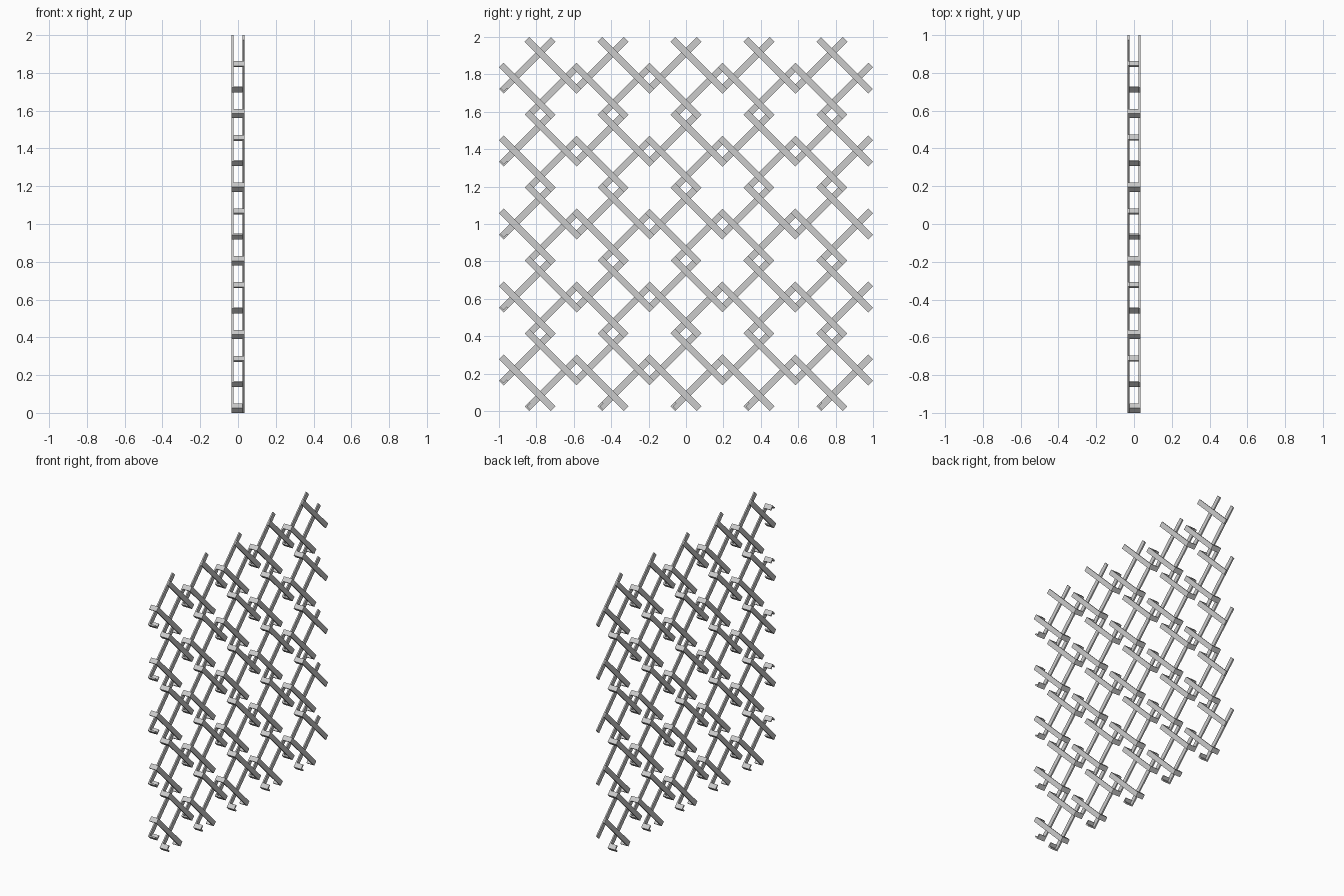
import bpy, bmesh
from mathutils import Vector

if "Cube" in bpy.data.objects:
    bpy.data.objects.remove(bpy.data.objects["Cube"])

P = 0.39        # pitch between cells
N = 5           # cells per direction
D = 0.058       # joint offset from the cell axis
W = 0.035       # strip width
T = 0.010       # strip thickness
X = 0.035       # half depth of the mesh panel
H = W * 0.5 ** 0.5
START = Vector((0, -2 * P, P / 2 + H))   # centre of the first cell


def prism(bm, profile, x0, x1):
    """Extrude a (y, z) profile along x."""
    a = [bm.verts.new((x0, y, z)) for y, z in profile]
    b = [bm.verts.new((x1, y, z)) for y, z in profile]
    n = len(profile)
    bm.faces.new(a)
    bm.faces.new(b[::-1])
    for i in range(n):
        bm.faces.new((a[i], b[i], b[(i + 1) % n], a[(i + 1) % n]))


def bar(bm, p, q, x0, x1):
    """Flat strip from p to q, overshooting both joints by half its width."""
    p, q = Vector(p), Vector(q)
    d = (q - p).normalized() * W / 2
    s = Vector((-d.y, d.x))
    prism(bm, [p - d - s, q + d - s, q + d + s, p - d + s], x0, x1)


def link(bm, c, o):
    """Folded corner crossing the depth; o points out of the ring."""
    c, o = Vector(c), Vector(o)
    p = Vector((-o.y, o.x))
    k = 0.5 ** 0.5 * T
    prism(bm, [c + H * p, c + H * o, c - H * p, c - H * p - k * (o - p),
               c + (H - 2 * k) * o, c + H * p - k * (o + p)], -X + T, X - T)


def finish(bm, name):
    """Make the object and repeat it over the grid."""
    bmesh.ops.recalc_face_normals(bm, faces=bm.faces)
    me = bpy.data.meshes.new(name)
    bm.to_mesh(me)
    bm.free()
    ob = bpy.data.objects.new(name, me)
    bpy.context.collection.objects.link(ob)
    ob.location = START
    for label, off in (("columns", (0, P, 0)), ("rows", (0, 0, P))):
        m = ob.modifiers.new(label, 'ARRAY')
        m.count = N
        m.use_relative_offset = False
        m.use_constant_offset = True
        m.constant_offset_displace = off


J = P / 2

# strips on the +x side, sloping down to the right
bm = bmesh.new()
bar(bm, (-D, J), (J, -D), X - T, X)
bar(bm, (-J, D), (D, -J), X - T, X)
finish(bm, "front_strips")

# strips on the -x side, sloping up to the right
bm = bmesh.new()
bar(bm, (-J, -D), (D, J), -X, -X + T)
bar(bm, (-D, -J), (J, D), -X, -X + T)
finish(bm, "back_strips")

# ring corners joining both layers, on the left and lower side of each cell
bm = bmesh.new()
link(bm, (-J, D), (0, 1))
link(bm, (-J, -D), (0, -1))
link(bm, (-D, -J), (-1, 0))
link(bm, (D, -J), (1, 0))
finish(bm, "ring_corners")
